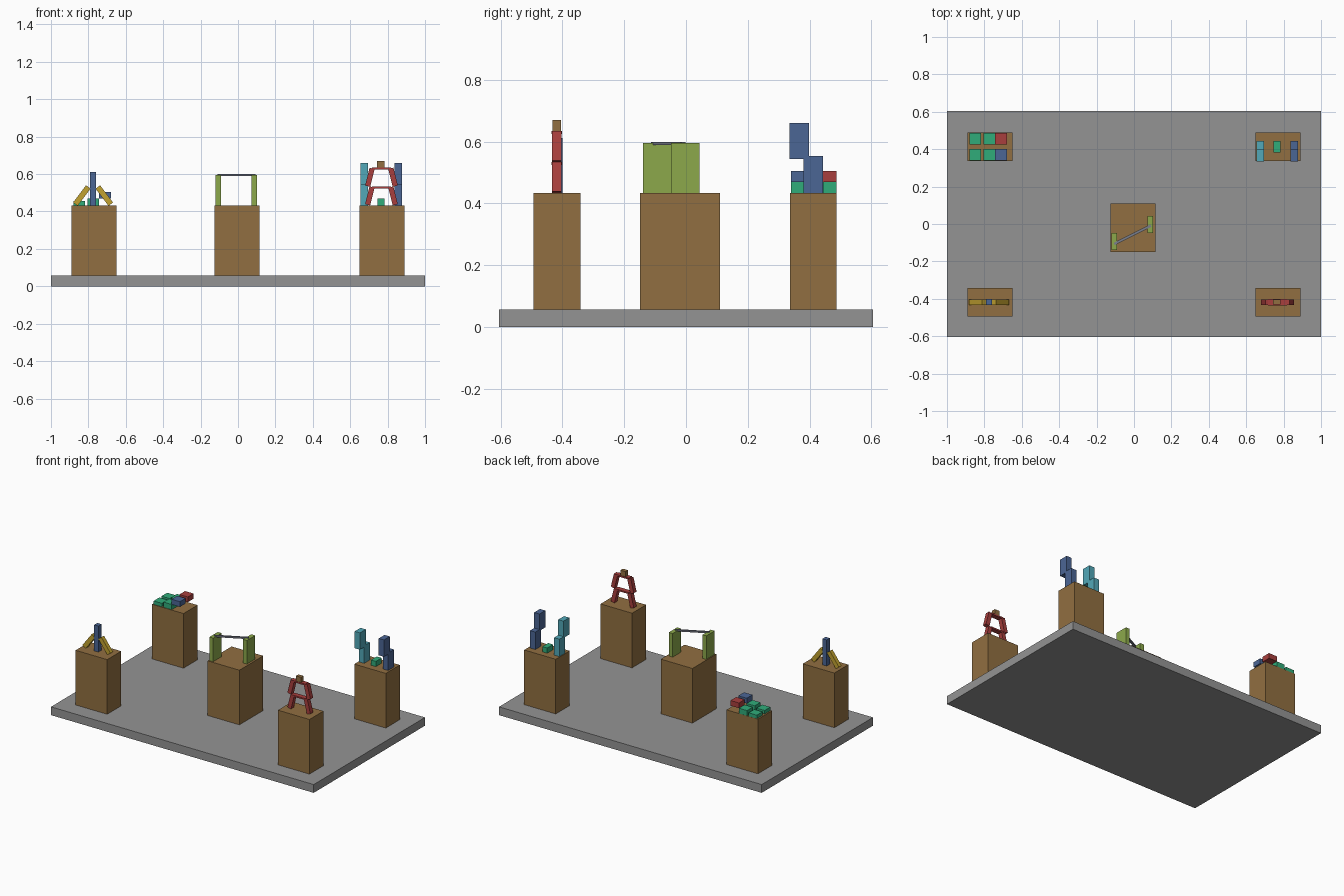
import bpy
import math

if "Cube" in bpy.data.objects:
    bpy.data.objects.remove(bpy.data.objects["Cube"])


def material(name, rgb):
    m = bpy.data.materials.new(name)
    lin = [((c / 255 + 0.055) / 1.055) ** 2.4 for c in rgb]
    m.diffuse_color = (*lin, 1)
    m.use_nodes = True
    m.node_tree.nodes["Principled BSDF"].inputs["Base Color"].default_value = m.diffuse_color
    return m


GREY = material("grey", (148, 148, 148))
BROWN = material("brown", (145, 111, 65))
GREEN = material("green", (48, 172, 122))
RED = material("red", (168, 63, 61))
BLUE = material("blue", (75, 102, 149))
CYAN = material("cyan", (82, 168, 184))
OLIVE = material("olive_green", (140, 169, 75))
YELLOW = material("yellow", (194, 162, 48))
STEEL = material("steel", (122, 126, 140))


def box(name, centre, size, mat, rot=(0, 0, 0)):
    bpy.ops.mesh.primitive_cube_add(size=1, location=centre, rotation=rot)
    o = bpy.context.object
    o.name = name
    o.scale = size
    o.data.materials.append(mat)
    return o


def span(name, x, y, z, mat):
    """Box given by its extents on each axis."""
    ax = (x, y, z)
    return box(name, [(a + b) / 2 for a, b in ax], [b - a for a, b in ax], mat)


TOP = 0.433  # pedestal top

# Base and pedestals
span("base", (-1, 1), (-0.605, 0.605), (0, 0.057), GREY)
for sx in (-1, 1):
    for y, tag in ((-0.418, "front"), (0.412, "back")):
        box(f"pedestal_{tag}", (0.77 * sx, y, (TOP + 0.057) / 2), (0.24, 0.152, TOP - 0.057), BROWN)
span("pedestal_centre", (-0.126, 0.115), (-0.149, 0.11), (0.057, TOP), BROWN)

# Centre: two panels joined by a thin diagonal bar
span("panel_left", (-0.12, -0.091), (-0.14, -0.049), (TOP, 0.595), OLIVE)
span("panel_right", (0.071, 0.101), (-0.048, 0.043), (TOP, 0.595), OLIVE)
ax, ay, bx, by = -0.106, -0.107, 0.09, -0.008
box("link_bar", ((ax + bx) / 2, (ay + by) / 2, 0.594),
    (math.hypot(bx - ax, by - ay), 0.014, 0.01), STEEL,
    (0, 0, math.atan2(by - ay, bx - ax)))

# Front left: post with two leaning struts
span("post", (-0.791, -0.759), (-0.434, -0.4), (TOP, 0.612), BLUE)
for s in (-1, 1):
    box("strut", (-0.775 + s * 0.06, -0.418, 0.485), (0.03, 0.028, 0.115), YELLOW,
        (0, -s * math.radians(37), 0))

# Front right: two stacked A-frame tiers with a cap
CX, CY = 0.767, -0.418
for z in (TOP, 0.533):
    for s in (-1, 1):
        box("frame_leg", (CX + s * 0.062, CY, z + 0.05), (0.028, 0.03, 0.098), RED,
            (0, -s * math.radians(14), 0))
    box("frame_bar", (CX, CY, z + 0.096), (0.1, 0.034, 0.01), RED)
box("frame_cap", (0.763, CY, 0.652), (0.039, 0.027, 0.036), BROWN)

# Back left: rows of stepped blocks
for y, mat in ((0.371, BLUE), (0.456, RED)):
    ys = (y - 0.031, y + 0.031)
    span("low_block", (-0.88, -0.818), ys, (TOP, 0.457), GREEN)
    span("middle_block", (-0.805, -0.743), ys, (TOP, 0.469), GREEN)
    span("high_block", (-0.744, -0.68), ys, (0.469, 0.505), mat)

# Back right: two offset towers with a small block between
for x, mat in ((0.674, CYAN), (0.857, BLUE)):
    xs = (x - 0.02, x + 0.02)
    span("tower_lower", xs, (0.38, 0.443), (TOP, 0.553), mat)
    span("tower_upper", xs, (0.335, 0.398), (0.544, 0.66), mat)
span("small_block", (0.745, 0.782), (0.382, 0.445), (TOP, 0.469), GREEN)
